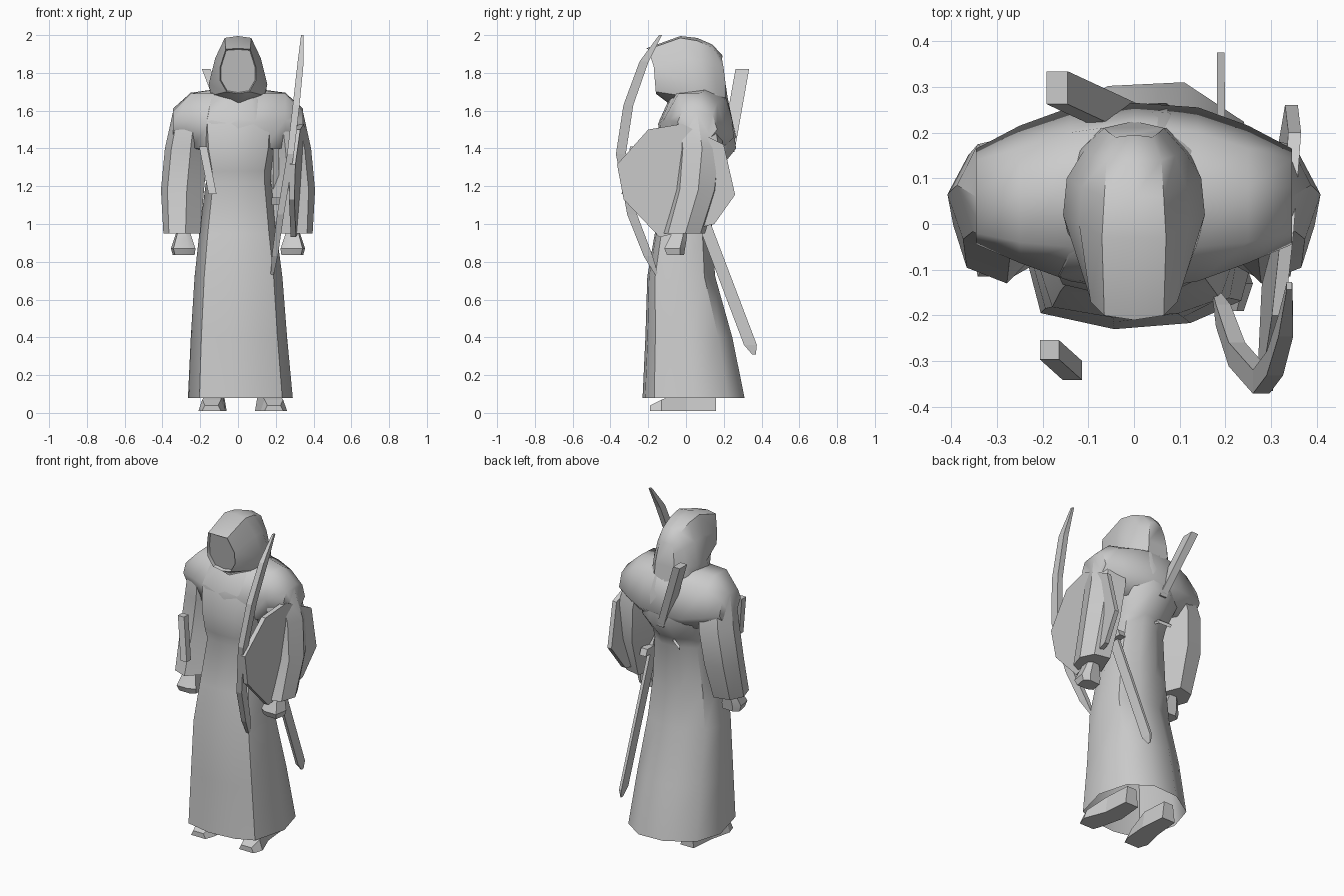
import bpy, bmesh, math

cloth = bpy.data.materials.new("light_grey")
cloth.diffuse_color = (0.6, 0.6, 0.6, 1)


def loft(name, rings, smooth=40, mirror=False, cap_start=True):
    """Skin a list of equal-length point rings and cap the ends."""
    bm = bmesh.new()
    vs = [[bm.verts.new(p) for p in r] for r in rings]
    n = len(vs[0])
    for a, b in zip(vs, vs[1:]):
        for i in range(n):
            j = (i + 1) % n
            bm.faces.new((a[i], a[j], b[j], b[i]))
    if cap_start:
        bm.faces.new(vs[0][::-1])
    bm.faces.new(vs[-1])
    if mirror:
        geo = bmesh.ops.duplicate(bm, geom=bm.verts[:] + bm.edges[:] + bm.faces[:])
        for v in geo["geom"]:
            if isinstance(v, bmesh.types.BMVert):
                v.co.x *= -1
    bmesh.ops.recalc_face_normals(bm, faces=bm.faces)
    me = bpy.data.meshes.new(name)
    bm.to_mesh(me)
    bm.free()
    me.materials.append(cloth)
    ob = bpy.data.objects.new(name, me)
    bpy.context.collection.objects.link(ob)
    if smooth:
        bpy.ops.object.select_all(action='DESELECT')
        ob.select_set(True)
        bpy.context.view_layer.objects.active = ob
        bpy.ops.object.shade_smooth_by_angle(angle=math.radians(smooth))
    return ob


def rings_from(profile, table):
    """Scale a unit profile into (z, x min, x max, y front, y back) levels."""
    out = []
    for z, x0, x1, y0, y1 in table:
        out.append([((x0 + x1) / 2 + u * (x1 - x0) / 2,
                     (y0 + y1) / 2 + v * (y1 - y0) / 2, z) for u, v in profile])
    return out


def bar(name, path):
    """Four-sided bar through (x, y, z, half width x, half width y) stations."""
    return loft(name, [[(x - a, y - b, z), (x + a, y - b, z), (x + a, y + b, z), (x - a, y + b, z)]
                       for x, y, z, a, b in path], smooth=0)


# Robe: open flared skirt, tight waist, blousing chest and upper back
robe_profile = [(-.78, -.87), (-.2, -1), (.4, -.95), (.8, -.77), (1, 0),
                (.82, .68), (.35, 1), (-.25, .97), (-.82, .6), (-1, 0)]
loft("robe", rings_from(robe_profile, [
    (.08, -.265, .29, -.23, .31),
    (.40, -.25, .26, -.215, .245),
    (.72, -.23, .235, -.205, .155),
    (.95, -.205, .205, -.165, .135),
    (1.22, -.17, .175, -.13, .145),
    (1.28, -.175, .175, -.15, .17),
    (1.40, -.20, .20, -.16, .265),
    (1.55, -.21, .21, -.14, .245),
    (1.66, -.18, .18, -.09, .215),
    (1.71, -.12, .12, -.04, .19)]), smooth=42, cap_start=False)

# Shoulder yoke: sections across the body joining chest and sleeves
half_yoke = [
    (0, [(-.12, 1.40), (-.148, 1.53), (-.06, 1.69), (.10, 1.73), (.22, 1.67), (.265, 1.46), (.18, 1.36)]),
    (.14, [(-.09, 1.40), (-.125, 1.54), (-.05, 1.69), (.10, 1.71), (.20, 1.66), (.255, 1.46), (.16, 1.37)]),
    (.25, [(-.02, 1.40), (-.085, 1.55), (-.04, 1.69), (.08, 1.695), (.165, 1.64), (.215, 1.48), (.12, 1.38)]),
    (.345, [(.02, 1.42), (-.045, 1.54), (-.02, 1.595), (.08, 1.61), (.14, 1.58), (.165, 1.5), (.10, 1.42)])]
yoke = [(-x, s) for x, s in half_yoke[:0:-1]] + half_yoke
loft("shoulders", [[(x, y, z) for y, z in s] for x, s in yoke], smooth=60)

# Sleeves
sleeve_profile = [(-1, -.3), (-.2, -1), (.7, -.7), (1, .1), (.6, .8), (-.4, 1)]
loft("sleeves", rings_from(sleeve_profile, [
    (1.66, .18, .28, -.04, .12),
    (1.59, .15, .345, -.07, .165),
    (1.40, .16, .387, -.055, .20),
    (1.18, .18, .408, -.07, .175),
    (.95, .20, .395, -.13, .10)]), smooth=35, mirror=True)

# Hands
hand_profile = [(-1, -.6), (-.4, -1), (.8, -1), (1, .5), (.4, 1), (-.8, .9)]
loft("hands", rings_from(hand_profile, [
    (.99, .265, .315, -.06, .01),
    (.93, .245, .335, -.085, .005),
    (.87, .225, .355, -.115, -.005),
    (.835, .23, .345, -.10, -.01)]), smooth=30, mirror=True)

# Feet
for name, cx, tip in (("left_foot", -.12, -.14), ("right_foot", .15, .19)):
    loft(name, [[(c - w, y, .01), (c + w, y, .01), (c + w * .7, y, h), (c - w * .7, y, h)]
                for c, y, w, h in ((tip, -.19, .05, .04), (tip, -.13, .07, .07),
                                   (cx, 0, .06, .12), (cx, .16, .045, .12))], smooth=0)

# Hood: half rings running from the face opening to the nape
half_rings = [
    [(0, -.21, 1.93), (.065, -.20, 1.925), (.095, -.17, 1.83), (.095, -.165, 1.76), (.06, -.16, 1.70), (0, -.16, 1.69)],
    [(0, -.03, 1.995), (.07, -.03, 1.985), (.12, 0, 1.88), (.155, .02, 1.74), (.142, -.03, 1.68), (0, -.08, 1.63)],
    [(0, .06, 1.985), (.065, .06, 1.97), (.115, .08, 1.87), (.147, .10, 1.74), (.142, .09, 1.67), (0, .08, 1.64)],
    [(0, .14, 1.95), (.06, .14, 1.935), (.09, .15, 1.85), (.11, .16, 1.74), (.12, .16, 1.67), (0, .18, 1.64)],
    [(0, .195, 1.89), (.04, .19, 1.875), (.055, .20, 1.82), (.065, .21, 1.74), (.07, .21, 1.67), (0, .225, 1.64)]]


def full(half):
    return half + [(-x, y, z) for x, y, z in half[-2:0:-1]]


# Recessed face closes the front of the hood
inner = [(x * .95, y + .02, 1.81 + (z - 1.81) * .95) for x, y, z in half_rings[0]]
loft("hood", [full(r) for r in [inner] + half_rings], smooth=42)

# Flat shield carried between arm and body
outline = [(-.365, 1.315), (-.20, 1.50), (-.02, 1.53), (.20, 1.42), (.26, 1.155),
           (.15, 1.0), (-.14, .93), (-.33, 1.13)]
loft("shield", [[(.322 + dx + .1 * y + .05 * (z - 1.23), y, z) for y, z in outline]
                for dx in (-.014, .014)], smooth=0)

# Bow stave
bar("bow", [(.34, -.135, 2.0, .006, .008), (.332, -.222, 1.86, .016, .024),
            (.308, -.305, 1.63, .018, .026), (.278, -.345, 1.37, .018, .026),
            (.225, -.285, 1.05, .018, .026), (.195, -.20, .83, .016, .024),
            (.18, -.155, .73, .008, .008)])


# Sword: blade, guard and grip on one slanted line
def along(z):
    return .36 - (z - .31) * .38


bar("sword_blade", [(.19, along(z), z, t, w) for z, t, w in
                    ((.31, .002, .010), (.36, .008, .034), (1.12, .010, .034))])
bar("sword_guard", [(.20, along(z) - .03, z, .022, .11) for z in (1.10, 1.14)])
bar("sword_grip", [(.20, along(z), z, .016, .018) for z in (1.12, 1.40)])

# Dagger at the left and bar slung on the back
bar("dagger", [(-.185, -.275, 1.41, .021, .021), (-.135, -.32, 1.16, .021, .021)])
bar("back_bar", [(-.168, .298, 1.82, .023, .036), (0, .22, 1.38, .023, .036)])

# Loose belt end behind the waist
loft("belt_end", [[(x, y, z - .012), (x, y + .012, z), (x, y, z + .012)]
                  for x, y, z in ((.02, .11, 1.25), (-.04, .17, 1.27), (-.10, .20, 1.25))], smooth=0)
